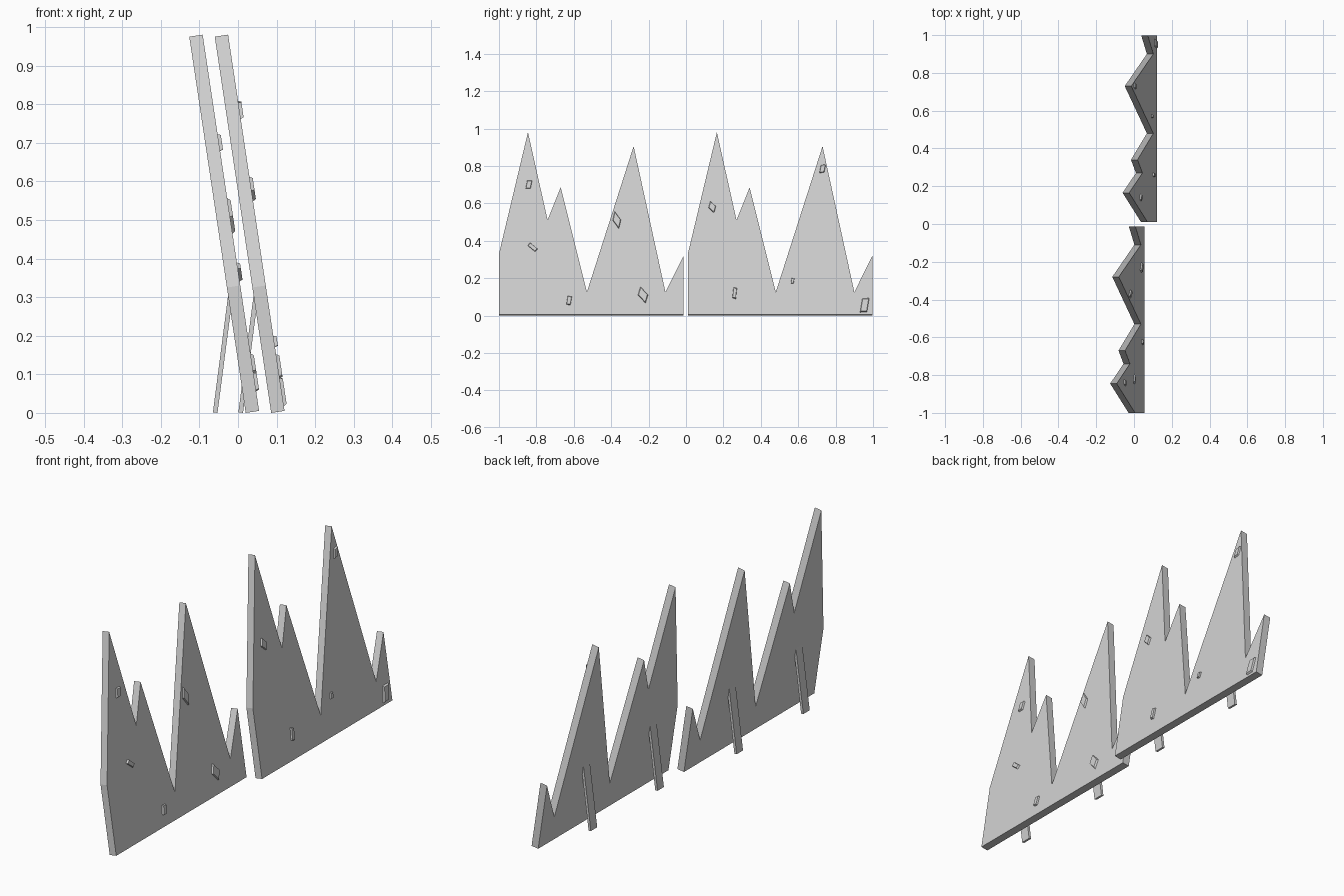
import bpy, bmesh, math
from mathutils import Matrix, Vector

cube = bpy.data.objects.get("Cube")
if cube:
    bpy.data.objects.remove(cube, do_unlink=True)

grey = bpy.data.materials.new("plain grey")
grey.use_nodes = True
colour = (0.65, 0.65, 0.65, 1)
grey.diffuse_color = colour
grey.node_tree.nodes["Principled BSDF"].inputs["Base Color"].default_value = colour


def leaning_frame(origin, lean):
    """Local x runs along world y, local y up the slope, local z out of the face."""
    along = Vector((0, 1, 0))
    up = Vector((-math.sin(lean), 0, math.cos(lean)))
    frame = Matrix((along, up, along.cross(up))).transposed().to_4x4()
    return Matrix.Translation(origin) @ frame


def board(name, outline, depth, frame, base=0.0, taper=1.0):
    """Extrude a flat outline into a plate, optionally tapered to its front."""
    bm = bmesh.new()
    face = bm.faces.new([bm.verts.new((u, v, base)) for u, v in outline])
    centre = face.calc_center_median()
    ring = bmesh.ops.extrude_face_region(bm, geom=[face], use_keep_orig=True)
    for vert in (g for g in ring["geom"] if isinstance(g, bmesh.types.BMVert)):
        vert.co = centre + (vert.co - centre) * taper
        vert.co.z = base + depth
    bmesh.ops.recalc_face_normals(bm, faces=bm.faces)
    mesh = bpy.data.meshes.new(name)
    bm.to_mesh(mesh)
    bm.free()
    mesh.materials.append(grey)
    obj = bpy.data.objects.new(name, mesh)
    obj.matrix_world = frame
    bpy.context.collection.objects.link(obj)


PANEL_LEAN = math.atan(0.15)
LEG_LEAN = -math.atan(0.13)
THICK = 0.035

# Jagged panel outline, measured from its near end: (along, height)
peaks = [(0, 0), (0, 0.33), (0.155, 0.98), (0.26, 0.51), (0.33, 0.685),
         (0.47, 0.125), (0.72, 0.905), (0.89, 0.125), (0.987, 0.32), (0.987, 0)]


def slope(z):
    return max(0, z - 0.005) / math.cos(PANEL_LEAN)


# Raised chips on each panel: (along, height, width, tall, skew)
chips = {
    "near": [(0.16, 0.70, 0.035, 0.045, 0.3), (0.18, 0.365, 0.055, 0.05, -0.4),
             (0.375, 0.08, 0.03, 0.05, 0.3), (0.63, 0.51, 0.045, 0.095, -0.5),
             (0.77, 0.11, 0.055, 0.09, -0.4)],
    "far": [(0.13, 0.58, 0.04, 0.065, -0.3), (0.25, 0.12, 0.025, 0.065, 0.4),
            (0.56, 0.185, 0.02, 0.03, 0.3), (0.72, 0.785, 0.035, 0.04, 0.4),
            (0.945, 0.055, 0.05, 0.075, 0.4)],
}

for side, x, y in (("near", 0.02, -1.0), ("far", 0.086, 0.01)):
    frame = leaning_frame((x, y, 0), PANEL_LEAN)
    board(side + "_panel", [(u, slope(z)) for u, z in peaks], THICK, frame)

    # Skewed chips standing slightly proud of the face
    for i, (u, z, w, h, skew) in enumerate(chips[side]):
        v, k = slope(z), skew * w
        outline = [(u - w / 2, v - h / 4 - k), (u + w / 4, v - h / 2),
                   (u + w / 2, v + h / 4 + k), (u - w / 4, v + h / 2)]
        board(f"{side}_chip_{i + 1}", outline, 0.009, frame, THICK - 0.001, 0.85)

    # Two slim props behind the panel
    for i, along in enumerate((0.18, 0.685)):
        leg_frame = leaning_frame((x - 0.085, y + along, 0.0015), LEG_LEAN)
        w = 0.024
        board(f"{side}_prop_{i + 1}", [(-w, 0), (w, 0), (w, 0.315), (-w, 0.315)],
              0.012, leg_frame)
